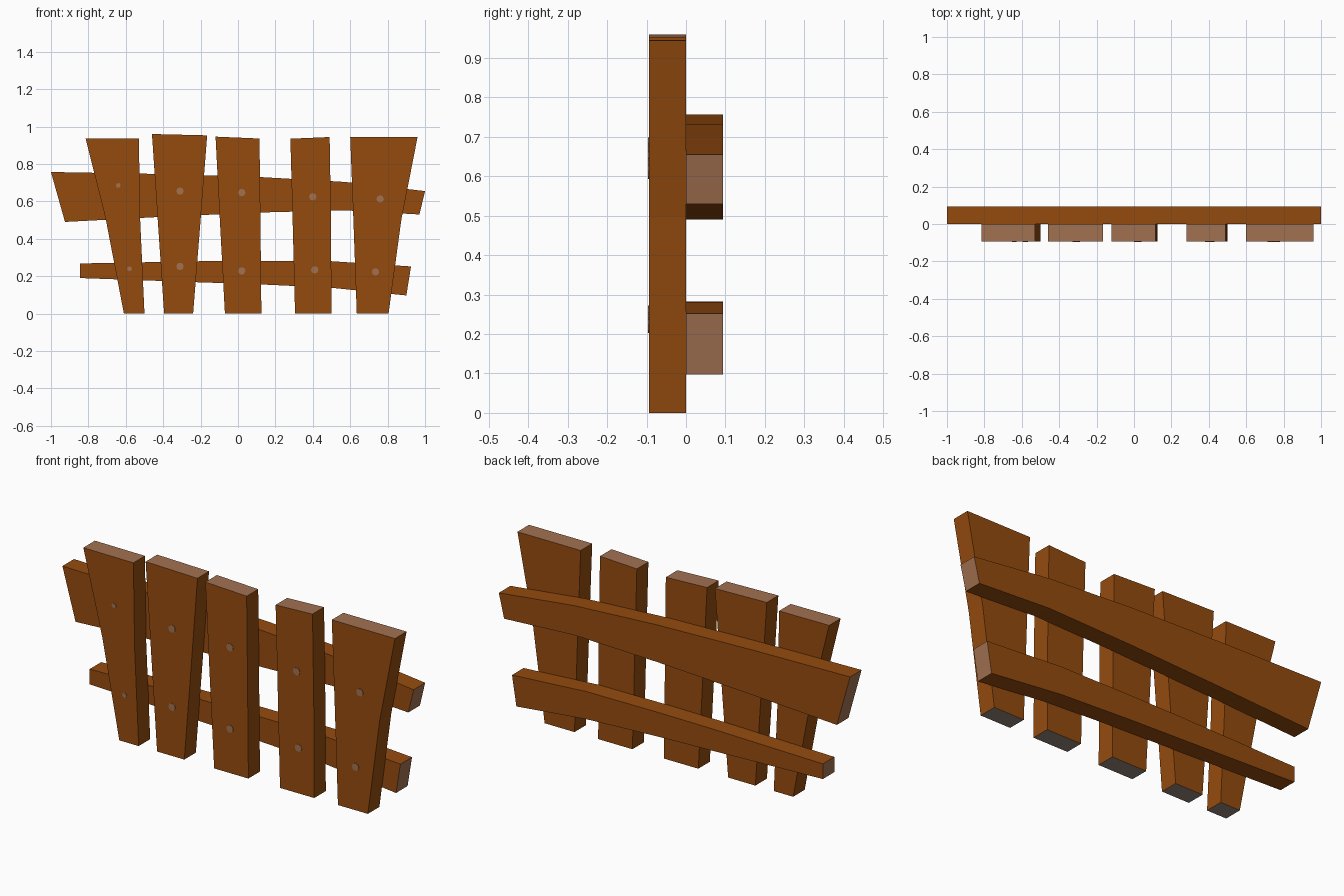
import bpy, bmesh, math

if "Cube" in bpy.data.objects:
    bpy.data.objects.remove(bpy.data.objects["Cube"])

def mat(name, c):
    m = bpy.data.materials.new(name)
    m.diffuse_color = (*c, 1)
    m.use_nodes = True
    m.node_tree.nodes["Principled BSDF"].inputs["Base Color"].default_value = m.diffuse_color
    return m

WOOD = mat("brown_wood", (0.30, 0.071, 0.0045))
GRAIN = mat("pale_end_grain", (0.36, 0.165, 0.082))
BASE = mat("grey_base", (0.30, 0.24, 0.20))
T = 0.094  # plank thickness

def finish(name, bm, mats):
    bmesh.ops.recalc_face_normals(bm, faces=bm.faces)
    me = bpy.data.meshes.new(name)
    bm.to_mesh(me)
    bm.free()
    for m in mats:
        me.materials.append(m)
    ob = bpy.data.objects.new(name, me)
    bpy.context.collection.objects.link(ob)

def plank(name, rows, y0, y1, start_mat, end_mat):
    """rows: pairs of (x, z) edge points running along the plank"""
    bm = bmesh.new()
    rings = []
    for (ax, az), (bx, bz) in rows:
        rings.append([bm.verts.new(p) for p in
                      ((ax, y0, az), (bx, y0, bz), (bx, y1, bz), (ax, y1, az))])
    for r, s in zip(rings, rings[1:]):
        for i in range(4):
            j = (i + 1) % 4
            bm.faces.new((r[i], r[j], s[j], s[i]))
    bm.faces.new(rings[0]).material_index = 1
    bm.faces.new(rings[-1]).material_index = 2
    finish(name, bm, (WOOD, start_mat, end_mat))

# Pickets: bottom x pair, middle x pair (z 0.5), top corners
pickets = [
    ((-.61, -.50), (-.706, -.523), ((-.815, .937), (-.53, .935))),
    ((-.395, -.24), (-.429, -.20), ((-.46, .96), (-.165, .953))),
    ((-.07, .125), (-.097, .12), ((-.12, .946), (.115, .936))),
    ((.305, .50), (.292, .497), ((.28, .935), (.49, .944))),
    ((.635, .805), (.617, .873), ((.60, .944), (.96, .944))),
]
for i, (b, m, t) in enumerate(pickets):
    rows = [((b[0], 0), (b[1], 0)), ((m[0], .5), (m[1], .5)), t]
    plank(f"picket_{i + 1}", rows, -T, 0, BASE, GRAIN)

# Rails: (lower edge, upper edge) from left to right
plank("upper_rail", [((-.925, .49), (-1, .757)), ((-.45, .515), (-.45, .747)),
                     ((.1, .54), (.1, .731)), ((.57, .552), (.57, .704)),
                     ((.97, .53), (1, .655))], 0, T, GRAIN, GRAIN)
plank("lower_rail", [((-.845, .19), (-.845, .268)), ((-.2, .167), (-.2, .28)),
                     ((.1, .157), (.1, .282)), ((.5, .138), (.5, .28)),
                     ((.90, .097), (.925, .252))], 0, T, GRAIN, GRAIN)

# Nail heads: thin octagonal discs on the picket fronts
nails = [(-.64, .685, .013), (-.31, .655, .02), (.02, .647, .02), (.40, .625, .02),
         (.76, .613, .02), (-.58, .24, .013), (-.31, .252, .02), (.02, .228, .02),
         (.41, .234, .02), (.735, .223, .02)]
for i, (x, z, r) in enumerate(nails):
    bm = bmesh.new()
    rings = [[bm.verts.new((x + r * math.cos(k * math.pi / 4), y, z + r * math.sin(k * math.pi / 4)))
              for k in range(8)] for y in (-T - .002, -T + .002)]
    for ring in rings:
        bm.faces.new(ring)
    for k in range(8):
        j = (k + 1) % 8
        bm.faces.new((rings[0][k], rings[0][j], rings[1][j], rings[1][k]))
    finish(f"nail_head_{i + 1}", bm, (GRAIN,))
